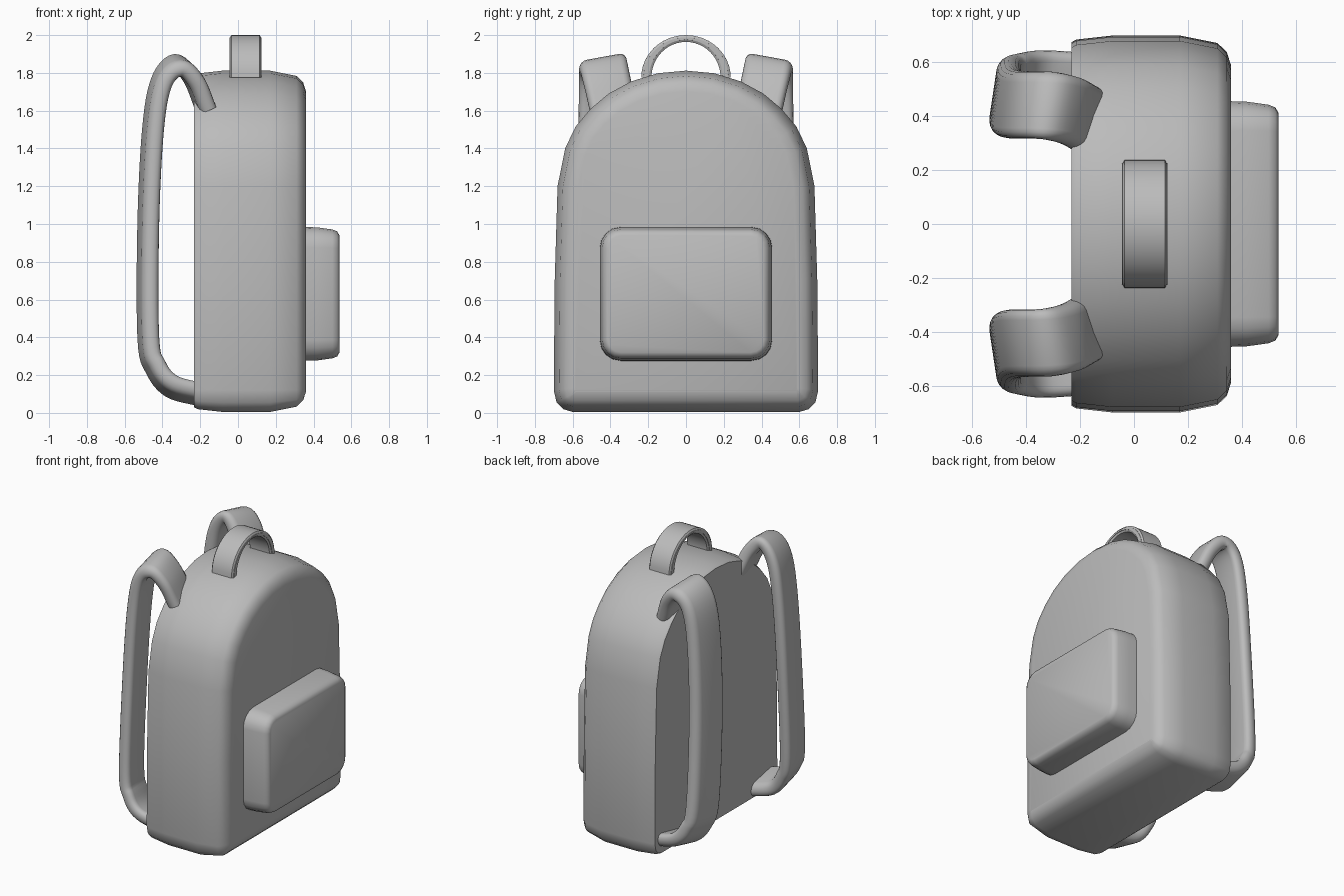
import bpy, bmesh, math
from mathutils import Vector

cube = bpy.data.objects.get("Cube")
if cube:
    bpy.data.objects.remove(cube, do_unlink=True)

GREY = (0.5, 0.5, 0.5, 1)
fabric = bpy.data.materials.new("grey fabric")
fabric.use_nodes = True
fabric.diffuse_color = GREY
fabric.node_tree.nodes["Principled BSDF"].inputs["Base Color"].default_value = GREY


def loft(name, rings, angle=40):
    """Skin a list of equal-length closed rings and cap both ends."""
    bm = bmesh.new()
    loops = [[bm.verts.new(p) for p in ring] for ring in rings]
    n = len(loops[0])
    for a, b in zip(loops, loops[1:]):
        for i in range(n):
            j = (i + 1) % n
            bm.faces.new((a[i], a[j], b[j], b[i]))
    bm.faces.new(loops[0])
    bm.faces.new(loops[-1])
    bmesh.ops.recalc_face_normals(bm, faces=bm.faces)
    mesh = bpy.data.meshes.new(name)
    bm.to_mesh(mesh)
    bm.free()
    mesh.materials.append(fabric)
    obj = bpy.data.objects.new(name, mesh)
    bpy.context.collection.objects.link(obj)
    bpy.ops.object.select_all(action='DESELECT')
    obj.select_set(True)
    bpy.context.view_layer.objects.active = obj
    bpy.ops.object.shade_smooth_by_angle(angle=math.radians(angle))
    return obj


def inset(outline, d):
    """Move a counter-clockwise 2D outline inwards by d."""
    result = []
    for i, p in enumerate(outline):
        before = (p - outline[i - 1]).normalized()
        after = (outline[(i + 1) % len(outline)] - p).normalized()
        normal = Vector((-before.y - after.y, before.x + after.x)).normalized()
        result.append(p + normal * d / max(0.5, normal.dot(Vector((-after.y, after.x)))))
    return result


def panel(name, outline, sections):
    """Loft a (y, z) outline along x with (x, inset) sections."""
    return loft(name, [[(x, p.x, p.y) for p in inset(outline, d)] for x, d in sections])


def rounded_rect(half_w, half_h, r, steps=4):
    pts = []
    for k, (sx, sy) in enumerate(((1, 1), (-1, 1), (-1, -1), (1, -1))):
        for s in range(steps + 1):
            a = (k + s / steps) * math.pi / 2
            pts.append(Vector((sx * (half_w - r) + r * math.cos(a),
                               sy * (half_h - r) + r * math.sin(a))))
    return pts


def spline(points, steps=6):
    """Catmull-Rom curve through the points."""
    p = [Vector(q) for q in points]
    p = [2 * p[0] - p[1]] + p + [2 * p[-1] - p[-2]]
    out = []
    for a, b, c, d in zip(p, p[1:], p[2:], p[3:]):
        for s in range(steps):
            t = s / steps
            out.append(0.5 * (2 * b + (c - a) * t + (2 * a - 5 * b + 4 * c - d) * t ** 2
                              + (3 * b - a - 3 * c + d) * t ** 3))
    return out + [p[-2]]


# Main bag with an arched top
side = [(0.60, 0.005), (0.65, 0.02), (0.685, 0.055), (0.70, 0.12), (0.695, 0.7),
        (0.68, 1.2), (0.64, 1.4), (0.585, 1.515), (0.505, 1.61), (0.41, 1.69),
        (0.29, 1.755), (0.15, 1.798)]
outline = [Vector(p) for p in side] + [Vector((0, 1.812))]
outline += [Vector((-y, z)) for y, z in reversed(side)]
panel("bag_body", outline, [(-0.232, 0.025), (-0.215, 0.015), (-0.08, 0), (0.17, 0),
                            (0.31, 0.028), (0.345, 0.062), (0.36, 0.11)])

# Front pocket
pocket = [p + Vector((0, 0.63)) for p in rounded_rect(0.457, 0.355, 0.11)]
panel("front_pocket", pocket, [(0.33, 0), (0.42, 0.003), (0.50, 0.014), (0.525, 0.024), (0.537, 0.045)])

# Carry handle, an arched band
rings = []
for i in range(25):
    a = math.pi * i / 24
    ring = []
    for p in rounded_rect(0.085, 1, 0.02, 3):
        t = max(-1, min(1, p.y))
        edge = 0.012 * (abs(p.x) > 0.08) * t
        ring.append((0.04 + p.x, (0.21 + 0.027 * t - edge) * math.cos(a),
                     1.775 + (0.207 + 0.018 * t - edge) * math.sin(a)))
    rings.append(ring)
loft("carry_handle", rings, 50)

# Shoulder straps: centre line points, splayed outwards towards the bottom
path = spline([(-0.17, 0.385, 1.61), (-0.235, 0.42, 1.765), (-0.32, 0.44, 1.84),
               (-0.405, 0.442, 1.75), (-0.45, 0.445, 1.5), (-0.475, 0.46, 1.0),
               (-0.475, 0.495, 0.4), (-0.435, 0.51, 0.24), (-0.35, 0.52, 0.14),
               (-0.19, 0.51, 0.095)])
for label, sign in (("left", 1), ("right", -1)):
    rings = []
    for i, c in enumerate(path):
        t = path[min(i + 1, len(path) - 1)] - path[max(i - 1, 0)]
        normal = Vector((t.z, 0, -t.x)).normalized()
        across = Vector((0.15, 1, -0.18 * normal.z))
        ring = []
        for p in rounded_rect(0.125, 0.045, 0.04):
            v = c + across * p.x + normal * p.y
            ring.append((v.x, sign * v.y, v.z))
        rings.append(ring)
    loft(label + "_shoulder_strap", rings, 50)
